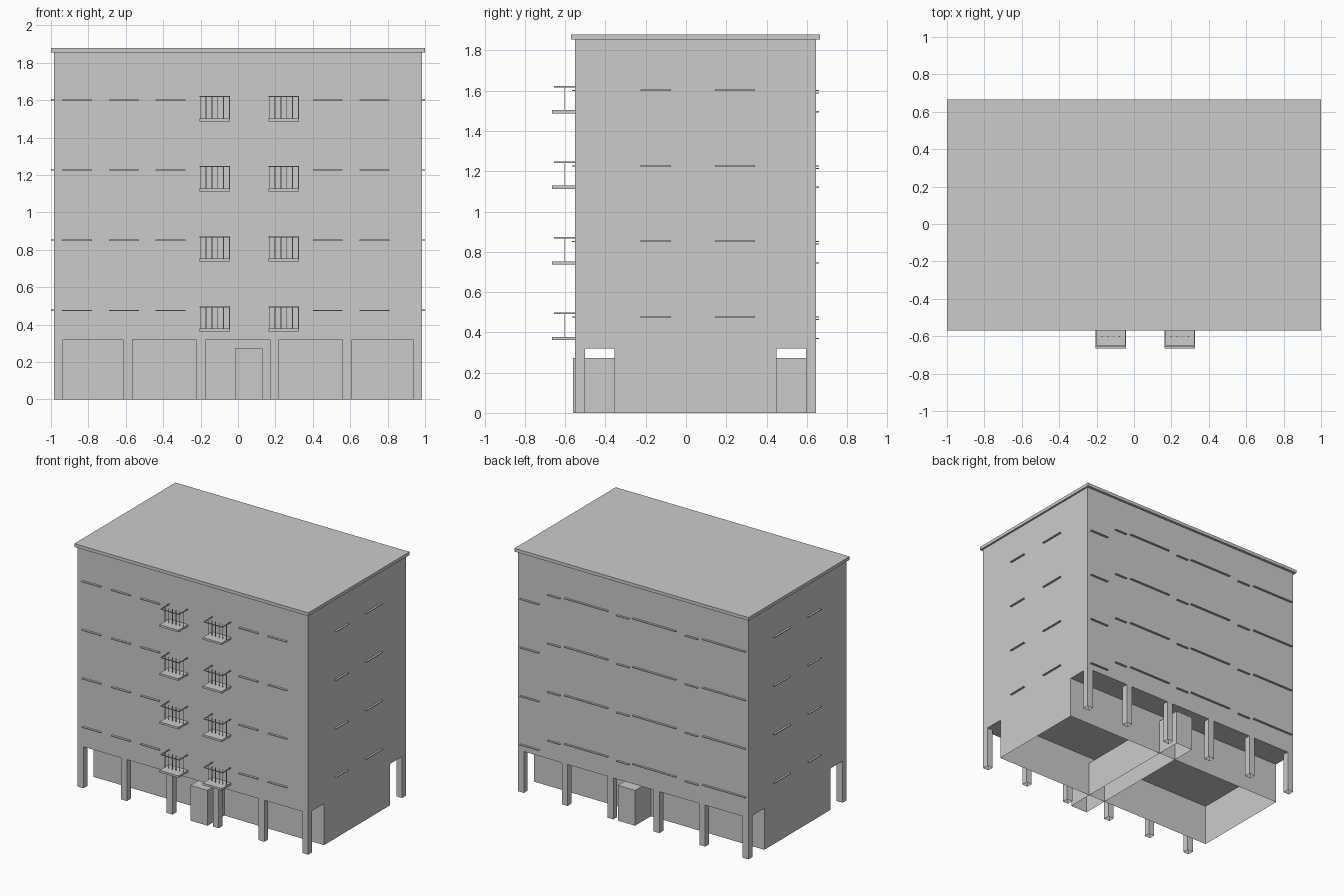
import bpy, bmesh

if "Cube" in bpy.data.objects:
    bpy.data.objects.remove(bpy.data.objects["Cube"])

# Each part is a list of boxes (x0, x1, y0, y1, z0, z1)
def boxes(name, items, skip=()):
    bm = bmesh.new()
    for x0, x1, y0, y1, z0, z1 in items:
        verts = bmesh.ops.create_cube(bm, size=1)["verts"]
        for v in verts:
            v.co.x = x0 if v.co.x < 0 else x1
            v.co.y = y0 if v.co.y < 0 else y1
            v.co.z = z0 if v.co.z < 0 else z1
    bm.normal_update()
    # leave out faces pointing down and/or up for hollow parts
    drop = [f for f in bm.faces if ("down" in skip and f.normal.z < -0.5)
            or ("up" in skip and f.normal.z > 0.5)]
    bmesh.ops.delete(bm, geom=drop, context='FACES')
    mesh = bpy.data.meshes.new(name)
    bm.to_mesh(mesh)
    bm.free()
    obj = bpy.data.objects.new(name, mesh)
    bpy.context.collection.objects.link(obj)
    return obj

W, F, B = 0.985, -0.55, 0.645        # half width, front wall, back wall
FLOORS = [i * 0.375 for i in range(4)]

# Main block and roof
boxes("upper_storeys", [(-W, W, F, B, 0.32, 1.855)])
boxes("roof_slab", [(-1, 1, -0.57, 0.665, 1.855, 1.88)])

# Recessed ground floor: hollow walls and a through corridor
boxes("ground_floor_walls", [(-W, W, -0.355, 0.45, 0, 0.32)], ("down", "up"))
boxes("entrance_corridor", [(-0.015, 0.132, -0.56, 0.643, 0, 0.273)], ("down",))

# Arcade columns, front and back
column_x = (-0.985, -0.615, -0.225, 0.17, 0.56, 0.935)
boxes("arcade_columns", [(x, x + 0.05, y, y + 0.048, 0, 0.32)
      for x in column_x for y in (F, B - 0.048)], ("down", "up"))

# Window sills
front_sills = [(-0.94, -0.78), (-0.69, -0.53), (-0.44, -0.28), (0.40, 0.56), (0.65, 0.81)]
boxes("front_sills", [(a, b, F - 0.017, F, 0.473 + z, 0.479 + z)
      for z in FLOORS for a, b in front_sills])

side_sills = [(-0.225, -0.075), (0.145, 0.342)]
boxes("side_sills", [(min(s * W, s), max(s * W, s), a, b, 0.474 + z, 0.48 + z)
      for z in FLOORS for a, b in side_sills for s in (-1, 1)])

back_sills = [(0.80, 0.96, 0.37), (0.62, 0.725, 0.464), (0.21, 0.58, 0.476),
              (0.03, 0.135, 0.464), (-0.37, 0.0, 0.476),
              (-0.56, -0.45, 0.464), (-0.965, -0.60, 0.476)]
boxes("back_sills", [(a, b, B, B + 0.016, h - 0.003 + z, h + 0.003 + z)
      for z in FLOORS for a, b, h in back_sills])

# Balconies: slab, three-sided handrail and a row of bars
slabs, rails, bars = [], [], []
for z in FLOORS:
    for x0 in (-0.205, 0.164):
        x1 = x0 + 0.162
        slabs.append((x0, x1, -0.665, F, 0.362 + z, 0.378 + z))
        lo, hi, r = 0.492 + z, 0.498 + z, 0.006
        rails += [(x0, x0 + r, -0.656, F, lo, hi), (x1 - r, x1, -0.656, F, lo, hi),
                  (x0 + r, x1 - r, -0.656, -0.65, lo, hi)]
        for i in range(6):
            c = x0 + 0.003 + i * 0.0312
            bars.append((c - 0.002, c + 0.002, -0.604, -0.60, 0.378 + z, lo))
boxes("balcony_slabs", slabs)
boxes("balcony_handrails", rails)
boxes("balcony_bars", bars)
